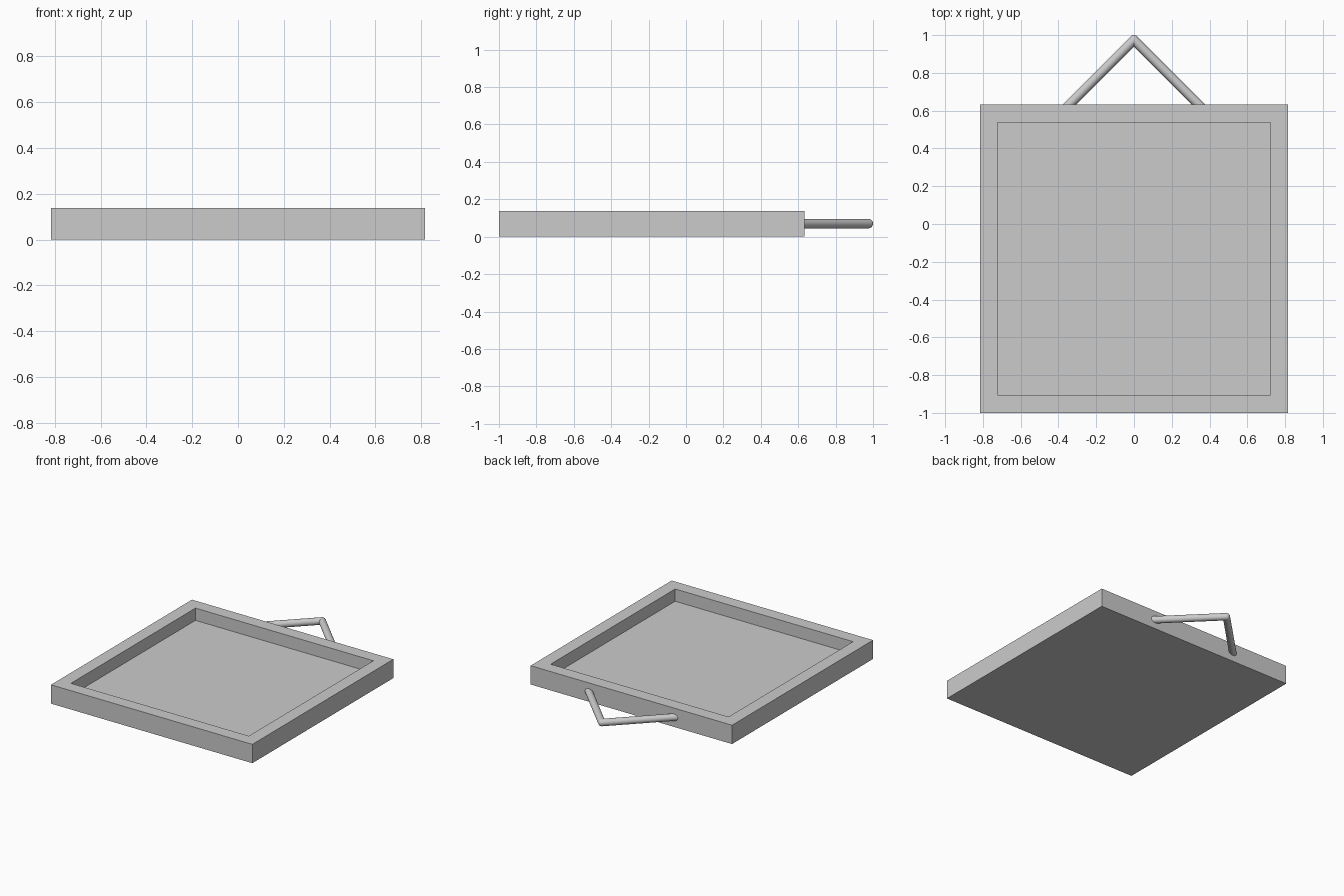
import bpy, bmesh
from mathutils import Vector

if "Cube" in bpy.data.objects:
    bpy.data.objects.remove(bpy.data.objects["Cube"])

HALF, INNER, CY = 0.8165, 0.682, -0.1835
HEIGHT, FLOOR = 0.138, 0.048
ROD_R, ROD_Z = 0.025, 0.07


# Square framed panel: inset the top face, then sink it to form the recess
bm = bmesh.new()
bmesh.ops.create_cube(bm, size=1)
for v in bm.verts:
    v.co = (v.co.x * 2 * HALF, v.co.y * 2 * HALF + CY, (v.co.z + 0.5) * HEIGHT)
bm.normal_update()
top = max(bm.faces, key=lambda f: f.calc_center_median().z)
bmesh.ops.inset_region(bm, faces=[top], thickness=HALF - INNER)
floor = bmesh.ops.extrude_discrete_faces(bm, faces=[top])["faces"][0]
for v in floor.verts:
    v.co.z = FLOOR
bmesh.ops.recalc_face_normals(bm, faces=bm.faces)
mesh = bpy.data.meshes.new("frame")
bm.to_mesh(mesh)
bm.free()
bpy.context.collection.objects.link(bpy.data.objects.new("frame", mesh))


def smooth(name):
    obj = bpy.context.object
    obj.name = name
    bpy.ops.object.shade_smooth_by_angle()


# Two hanger rods meeting at a rounded apex
apex = Vector((0, 1 - ROD_R, ROD_Z))
for name, side in (("hanger_left", -1), ("hanger_right", 1)):
    foot = Vector((side * 0.365, 0.61, ROD_Z))
    d = apex - foot
    bpy.ops.mesh.primitive_cylinder_add(
        vertices=24, radius=ROD_R, depth=d.length, location=(apex + foot) / 2,
        rotation=d.to_track_quat('Z', 'Y').to_euler())
    smooth(name)

bpy.ops.mesh.primitive_uv_sphere_add(segments=24, ring_count=12, radius=ROD_R, location=apex)
smooth("hanger_joint")
